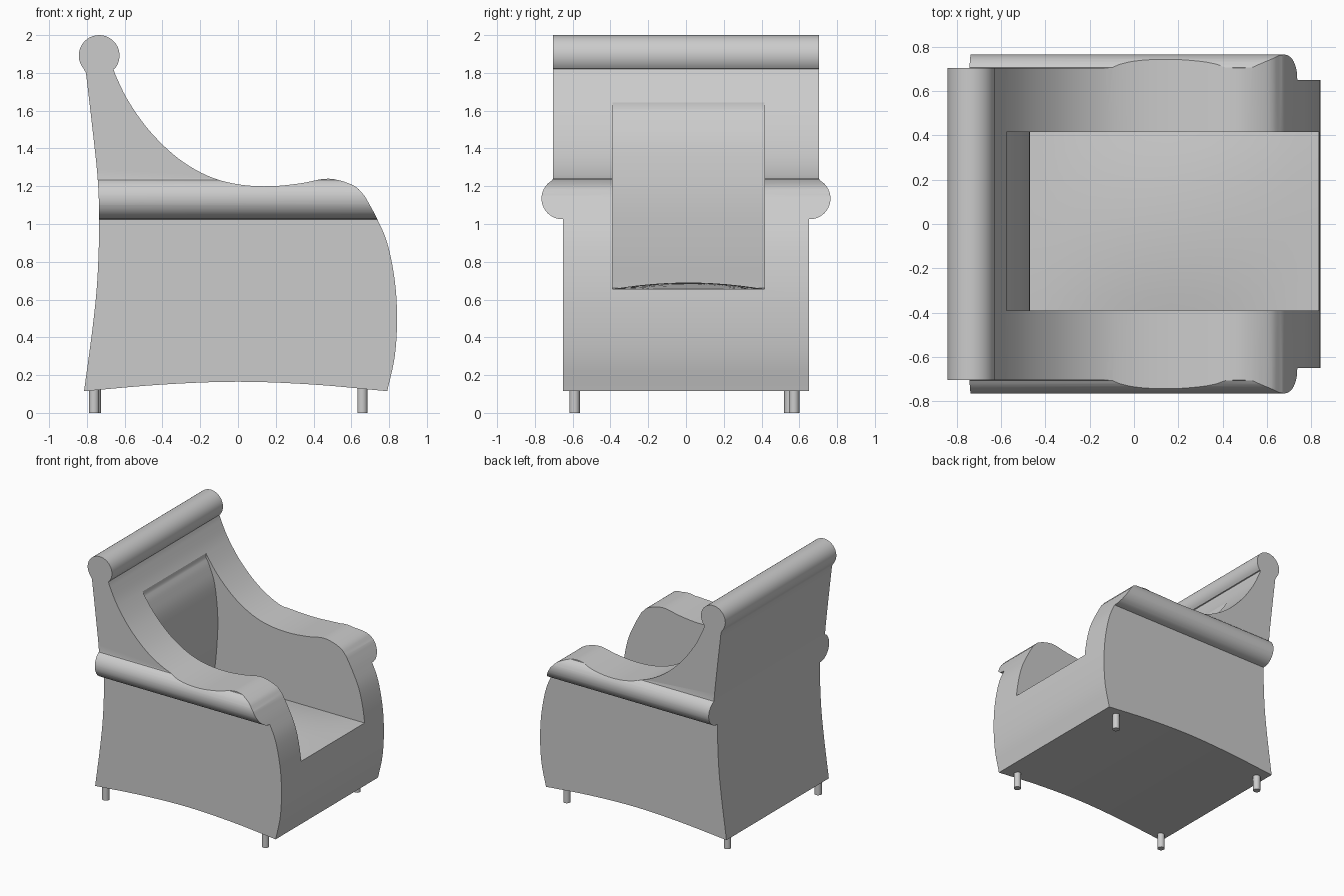
import bpy, bmesh, math
from mathutils import Vector

cube = bpy.data.objects.get("Cube")
if cube:
    bpy.data.objects.remove(cube)

grey = bpy.data.materials.new("upholstery grey")
grey.use_nodes = True
COLOUR = (0.6, 0.6, 0.6, 1)
grey.diffuse_color = COLOUR
grey.node_tree.nodes["Principled BSDF"].inputs["Base Color"].default_value = COLOUR


def smooth_path(pts, steps=5):
    """Catmull-Rom curve through the points."""
    p = [Vector(q) for q in pts]
    p = [p[0] * 2 - p[1]] + p + [p[-1] * 2 - p[-2]]
    out = []
    for a, b, c, d in zip(p, p[1:], p[2:], p[3:]):
        for i in range(steps):
            t = i / steps
            out.append((b * 2 + (c - a) * t + (a * 2 - b * 5 + c * 4 - d) * t * t
                        + (b * 3 - a - c * 3 + d) * t ** 3) / 2)
    return out + [p[-2]]


def arc(cx, cz, r, start, end, n=20):
    return [Vector((cx + r * math.cos(math.radians(start + (end - start) * i / n)),
                    cz + r * math.sin(math.radians(start + (end - start) * i / n))))
            for i in range(n + 1)]


def loft(name, sections):
    """Closed solid through rings with equal point counts."""
    bm = bmesh.new()
    rings = [[bm.verts.new(v) for v in s] for s in sections]
    for a, b in zip(rings, rings[1:]):
        for i in range(len(a)):
            j = (i + 1) % len(a)
            bm.faces.new((a[i], a[j], b[j], b[i]))
    bm.faces.new(rings[0])
    bm.faces.new(rings[-1])
    bmesh.ops.recalc_face_normals(bm, faces=bm.faces)
    mesh = bpy.data.meshes.new(name)
    bm.to_mesh(mesh)
    bm.free()
    mesh.materials.append(grey)
    ob = bpy.data.objects.new(name, mesh)
    bpy.context.collection.objects.link(ob)
    return ob


def activate(ob):
    bpy.ops.object.select_all(action='DESELECT')
    ob.select_set(True)
    bpy.context.view_layer.objects.active = ob


def cut(ob, tool, operation):
    mod = ob.modifiers.new(operation, 'BOOLEAN')
    mod.object, mod.operation, mod.solver = tool, operation, 'EXACT'
    activate(ob)
    bpy.ops.object.modifier_apply(modifier=mod.name)
    bpy.data.objects.remove(tool)


# Side profile: underside, bowed front, arm, sweeping back, head roll, rear
front = smooth_path([(.79, .115), (.83, .3), (.842, .5), (.83, .7), (.79, .9), (.73, 1.04), (.67, 1.15)])
arm = smooth_path([(.67, 1.15), (.61, 1.205), (.48, 1.24), (.33, 1.215), (.17, 1.2), (0, 1.21),
                   (-.16, 1.255), (-.32, 1.35), (-.47, 1.495), (-.58, 1.65), (-.64, 1.77), (-.66, 1.82)])
roll = arc(-.735, 1.892, .108, -40, 220, 28)
rear = smooth_path([(-.805, 1.8), (-.77, 1.5), (-.743, 1.24), (-.735, 1), (-.745, .7), (-.77, .45), (-.815, .115)])
under = smooth_path([(-.815, .115), (-.4, .15), (0, .165), (.4, .15), (.79, .115)])
side = front[:-1] + arm + roll + rear[:-1] + under[:-1]
body = loft("chair_body", [[(p.x, y, p.y) for p in side] for y in (-.9, .9)])

# Width profile: straight skirt, rolled arms, narrower upper back
half = [Vector((.65, 0)), Vector((.65, 1.025))] + arc(.655, 1.135, .11, -80, 62, 16) \
    + [Vector((.705, 1.24)), Vector((.705, 2.1))]
width = half + [Vector((-p.x, p.y)) for p in reversed(half)]
cut(body, loft("width_tool", [[(x, p.x, p.y) for p in width] for x in (-1, 1)]), 'INTERSECT')

# Seat recess with a bulging back cushion and a gently crowned seat
back = smooth_path([(-.575, 1.61), (-.54, 1.54), (-.495, 1.4), (-.47, 1.15), (-.48, .9), (-.505, .66)])


def recess(y):
    u = (y - .0125) / .4025
    crown = .035 * (1 - u * u)
    seat = [(-.505 + 1.34 * i / 12, y, .655 + crown * math.sin(math.pi * i / 12)) for i in range(1, 13)]
    return [(p.x, y, p.y) for p in back] + seat + [(1, y, .655), (1, y, 2.2), (-.575, y, 2.2)]


cut(body, loft("recess_tool", [recess(-.39 + .805 * i / 12) for i in range(13)]), 'DIFFERENCE')
activate(body)
bpy.ops.object.shade_smooth_by_angle(angle=math.radians(30))

# Four small round legs
for name, x, y in (("front_right_leg", .658, -.59), ("front_left_leg", .658, .572),
                   ("rear_right_leg", -.762, -.59), ("rear_left_leg", -.753, .548)):
    bpy.ops.mesh.primitive_cylinder_add(vertices=10, radius=.028, depth=.14, location=(x, y, .07))
    leg = bpy.context.object
    leg.name = name
    leg.data.materials.append(grey)
    bpy.ops.object.shade_smooth_by_angle(angle=math.radians(40))
